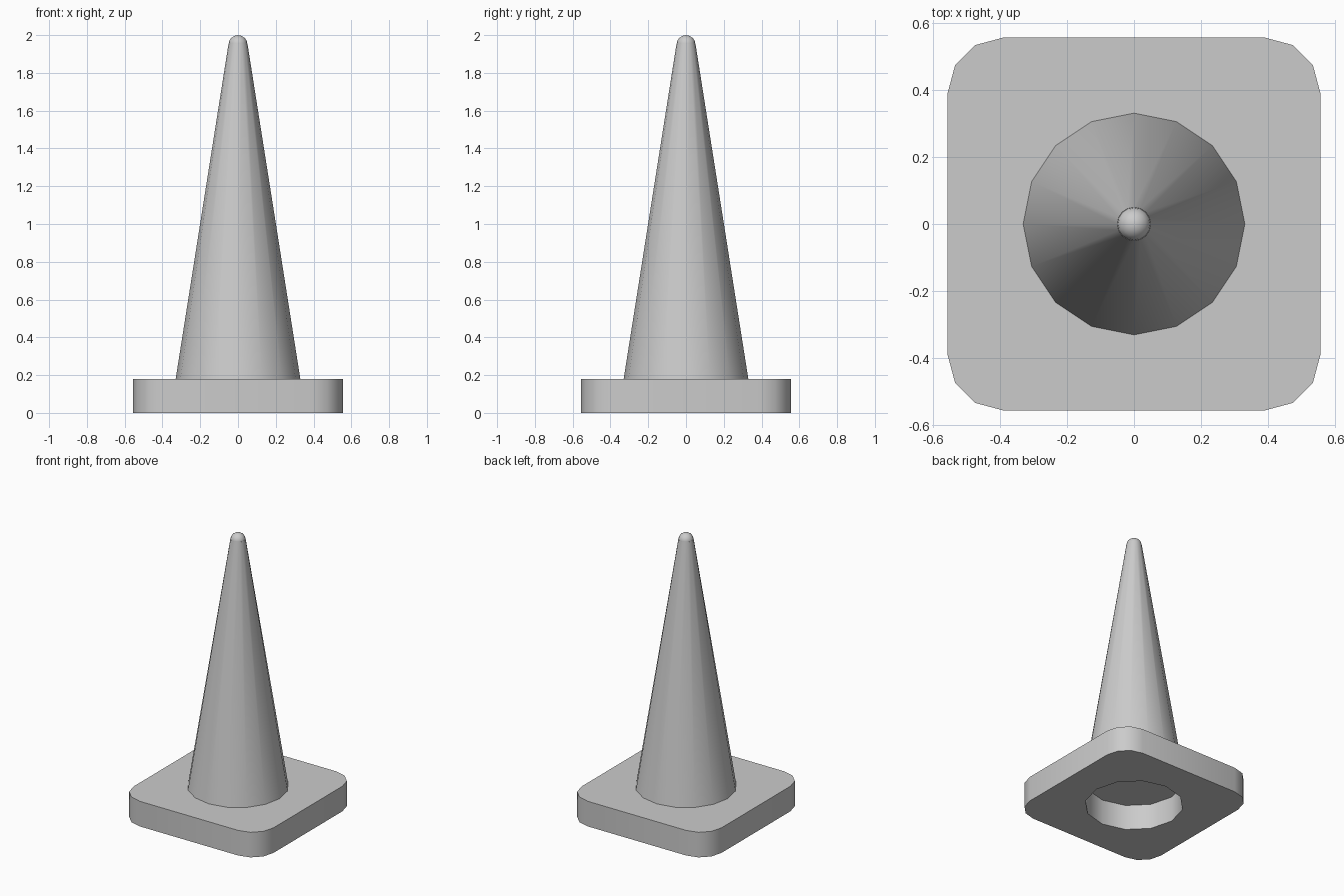
import bpy, bmesh
from math import sin, cos, pi, radians

if "Cube" in bpy.data.objects:
    bpy.data.objects.remove(bpy.data.objects["Cube"])

HALF, CORNER, BASE_H = 0.555, 0.165, 0.18


def finish(bm, name):
    bmesh.ops.recalc_face_normals(bm, faces=bm.faces)
    mesh = bpy.data.meshes.new(name)
    bm.to_mesh(mesh)
    bm.free()
    ob = bpy.data.objects.new(name, mesh)
    bpy.context.collection.objects.link(ob)
    bpy.ops.object.select_all(action='DESELECT')
    ob.select_set(True)
    bpy.context.view_layer.objects.active = ob
    bpy.ops.object.shade_smooth_by_angle(angle=radians(35))
    return ob


def loop(bm, points, z):
    verts = [bm.verts.new((x, y, z)) for x, y in points]
    return [bm.edges.new((verts[i - 1], verts[i])) for i in range(len(verts))]


def circle(r, n):
    return [(r * cos(2 * pi * i / n), r * sin(2 * pi * i / n)) for i in range(n)]


# Base plate: rounded square with a round hole through it
outline = []
for q in range(4):
    a0 = q * pi / 2
    cx = (HALF - CORNER) * (1 if q in (0, 3) else -1)
    cy = (HALF - CORNER) * (1 if q in (0, 1) else -1)
    for s in range(4):
        a = a0 + s * pi / 6
        outline.append((cx + CORNER * cos(a), cy + CORNER * sin(a)))
bm = bmesh.new()
edges = loop(bm, outline, 0) + loop(bm, circle(0.32, 12), 0)
bmesh.ops.triangle_fill(bm, edges=edges, use_beauty=True)
ext = bmesh.ops.extrude_face_region(bm, geom=bm.faces[:], use_keep_orig=True)
bmesh.ops.translate(bm, vec=(0, 0, BASE_H),
                    verts=[g for g in ext['geom'] if isinstance(g, bmesh.types.BMVert)])
finish(bm, "base_plate")

# Cone body: 16 sides, closed underneath, standing on the plate
bm = bmesh.new()
rings = []
for r, z in ((0.33, BASE_H), (0.05, 1.955)):
    rings.append([bm.verts.new((x, y, z)) for x, y in circle(r, 16)])
for i in range(16):
    bm.faces.new((rings[0][i - 1], rings[0][i], rings[1][i], rings[1][i - 1]))
for ring in rings:
    bm.faces.new(ring)
finish(bm, "cone_body")

# Rounded tip
bm = bmesh.new()
bmesh.ops.create_uvsphere(bm, u_segments=16, v_segments=8, radius=0.05)
bmesh.ops.translate(bm, vec=(0, 0, 1.95), verts=bm.verts[:])
finish(bm, "cone_tip")
